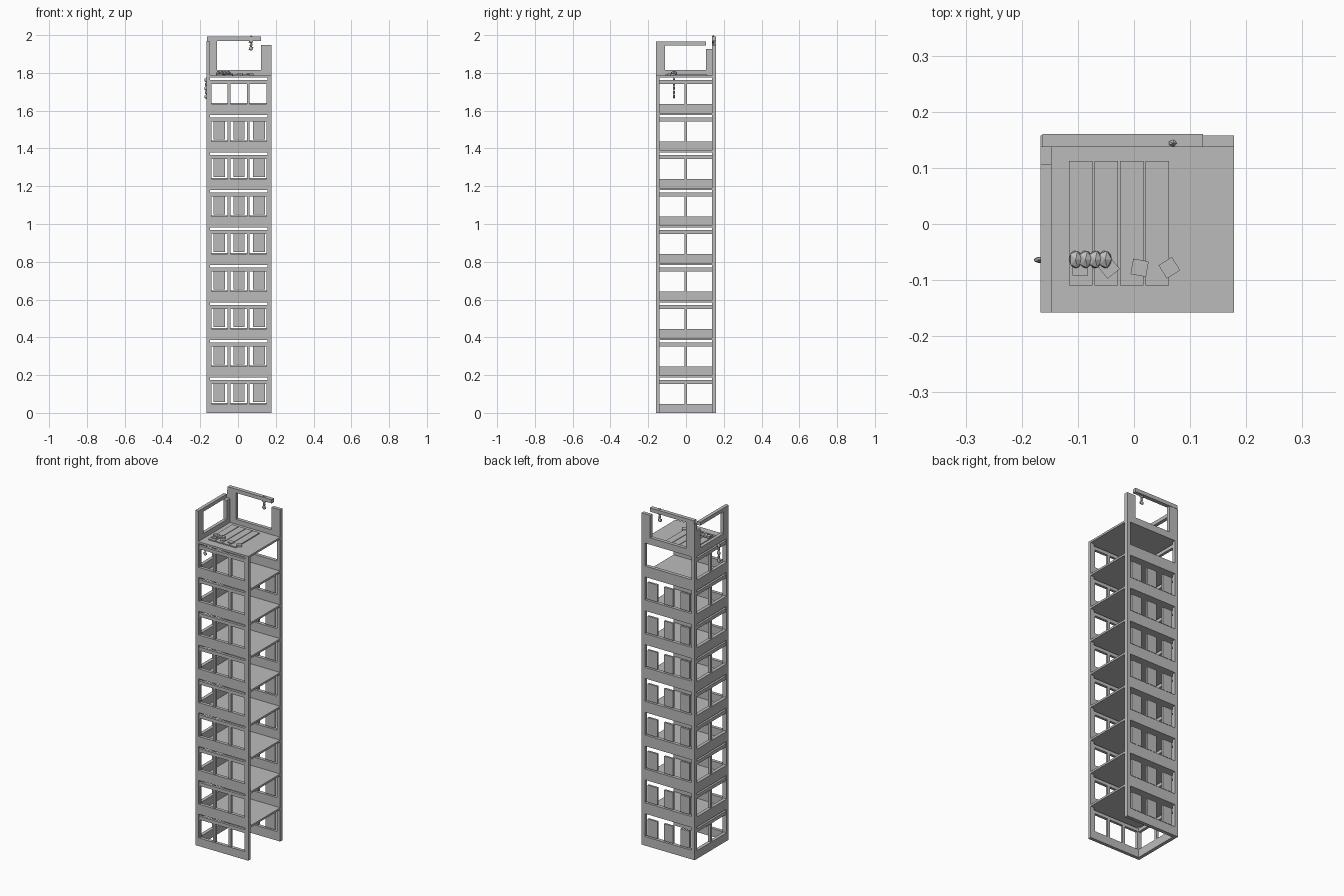
import bpy, bmesh
from math import radians
from mathutils import Matrix, Vector

cube = bpy.data.objects.get("Cube")
if cube:
    bpy.data.objects.remove(cube)

grey = bpy.data.materials.new("concrete_grey")
grey.use_nodes = True
grey.diffuse_color = (0.5, 0.5, 0.5, 1)
grey.node_tree.nodes["Principled BSDF"].inputs["Base Color"].default_value = (0.5, 0.5, 0.5, 1)


def finish(name, bm):
    mesh = bpy.data.meshes.new(name)
    bm.to_mesh(mesh)
    bm.free()
    mesh.materials.append(grey)
    obj = bpy.data.objects.new(name, mesh)
    bpy.context.collection.objects.link(obj)
    return obj


def box(bm, x, y, z, turn=0):
    """Box from (low, high) ranges, turned about its own vertical axis."""
    mid = Vector([(a + b) / 2 for a, b in (x, y, z)])
    size = [b - a for a, b in (x, y, z)]
    bmesh.ops.create_cube(bm, size=1, matrix=Matrix.Translation(mid)
                          @ Matrix.Rotation(radians(turn), 4, "Z") @ Matrix.Diagonal((*size, 1)))


def chain(name, start, step, count, size, swap):
    """Row of faceted links, every second one optionally turned sideways."""
    bm = bmesh.new()
    for i in range(count):
        sx, sy, sz = size
        if swap and i % 2:
            sx = sx * 0.6
        at = Vector(start) + Vector(step) * i
        bmesh.ops.create_icosphere(bm, subdivisions=1, radius=1,
                                   matrix=Matrix.Translation(at) @ Matrix.Diagonal((sx, sy, sz, 1)))
    finish(name, bm)


# Overall tower limits and wall lines
X0, X1, Y0, Y1 = -0.167, 0.178, -0.158, 0.158
XI, YF, YB = -0.147, -0.139, 0.137       # inner faces of the walls
STOREYS, H = 9, 0.1985
SILL, HEAD, LINTEL, SLAB = 0.048, 0.154, 0.174, 0.187
ROOF = STOREYS * H
EDGE = 0.004                             # set-back of lintels and mullions

for n in range(STOREYS):
    b = n * H
    sill, glass = (b, b + SILL), (b + SILL, b + HEAD)
    lintel, slab, full = (b + HEAD, b + LINTEL), (b + SLAB, b + H), (b, b + H)

    # Front wall with three windows
    bm = bmesh.new()
    box(bm, (X0, XI), (Y0, YF), full)
    box(bm, (0.156, X1), (Y0, YF), full)
    for z in (sill, slab):
        box(bm, (XI, 0.156), (Y0, YF), z)
    box(bm, (XI, 0.156), (Y0 + EDGE, YF), lintel)
    for x in ((XI, -0.14), (-0.056, -0.04), (0.047, 0.062), (0.15, 0.156)):
        box(bm, x, (Y0 + EDGE, YF), glass)
    finish("front_wall", bm)

    # Side wall with two windows
    bm = bmesh.new()
    for z in (sill, slab):
        box(bm, (X0, XI), (YF, YB), z)
    box(bm, (X0 + EDGE, XI), (YF, YB), lintel)
    box(bm, (X0 + EDGE, XI), (-0.008, 0.006), glass)
    finish("side_wall", bm)

    # Back wall with one wide opening
    bm = bmesh.new()
    box(bm, (X0, XI), (YB, Y1), full)
    box(bm, (0.156, X1), (YB, Y1), full)
    for z in ((b, b + 0.053), slab):
        box(bm, (XI, 0.156), (YB, Y1), z)
    finish("back_wall", bm)

    # Panels standing in the back opening, left out on the top storey
    if n < STOREYS - 1:
        bm = bmesh.new()
        for x in ((-0.13, -0.07), (-0.024, 0.035), (0.079, 0.142)):
            box(bm, x, (0.141, 0.153), (b + 0.058, b + 0.158))
        finish("back_panels", bm)

    # Floor slab, open on the remaining side
    bm = bmesh.new()
    box(bm, (XI, X1), (YF, YB), slab)
    finish("floor_slab", bm)

# Ruined frame on the roof, back side
bm = bmesh.new()
box(bm, (X0, -0.11), (YB, Y1), (ROOF, 1.97))
box(bm, (0.122, X1), (YB, Y1), (ROOF, 1.947))
box(bm, (-0.11, 0.122), (YB, Y1), (ROOF, 1.815))
box(bm, (-0.163, 0.123), (YB, 0.16), (1.97, 1.992))
finish("roof_back_frame", bm)

# Ruined frame on the roof, side
bm = bmesh.new()
box(bm, (X0, XI), (Y0, -0.11), (ROOF, 1.965))
box(bm, (X0, XI), (0.106, YB), (ROOF, 1.927))
box(bm, (X0, XI), (-0.11, 0.106), (ROOF, 1.815))
box(bm, (X0, XI), (-0.11, 0.106), (1.944, 1.965))
finish("roof_side_frame", bm)

# Planks lying on the roof
bm = bmesh.new()
for i in range(4):
    x = -0.116 + i * 0.0455
    box(bm, (x, x + 0.042), (-0.11, 0.112), (ROOF, ROOF + 0.006))
finish("roof_planks", bm)

# Loose tiles on the planks
bm = bmesh.new()
for x, turn in ((-0.096, 0), (-0.045, 38), (0.01, -10), (0.063, 32)):
    box(bm, (x - 0.014, x + 0.014), (-0.092, -0.064), (ROOF, ROOF + 0.011), turn)
finish("roof_tiles", bm)

# Faceted chains: one lying, two hanging
chain("lying_chain", (-0.104, -0.063, 1.799), (0.0175, 0, 0), 4, (0.013, 0.018, 0.012), False)
chain("side_chain", (-0.168, -0.064, 1.675), (0, 0, 0.022), 5, (0.012, 0.006, 0.013), True)
chain("back_chain", (0.069, 0.144, 1.929), (0, 0, 0.0195), 4, (0.014, 0.007, 0.0125), True)
